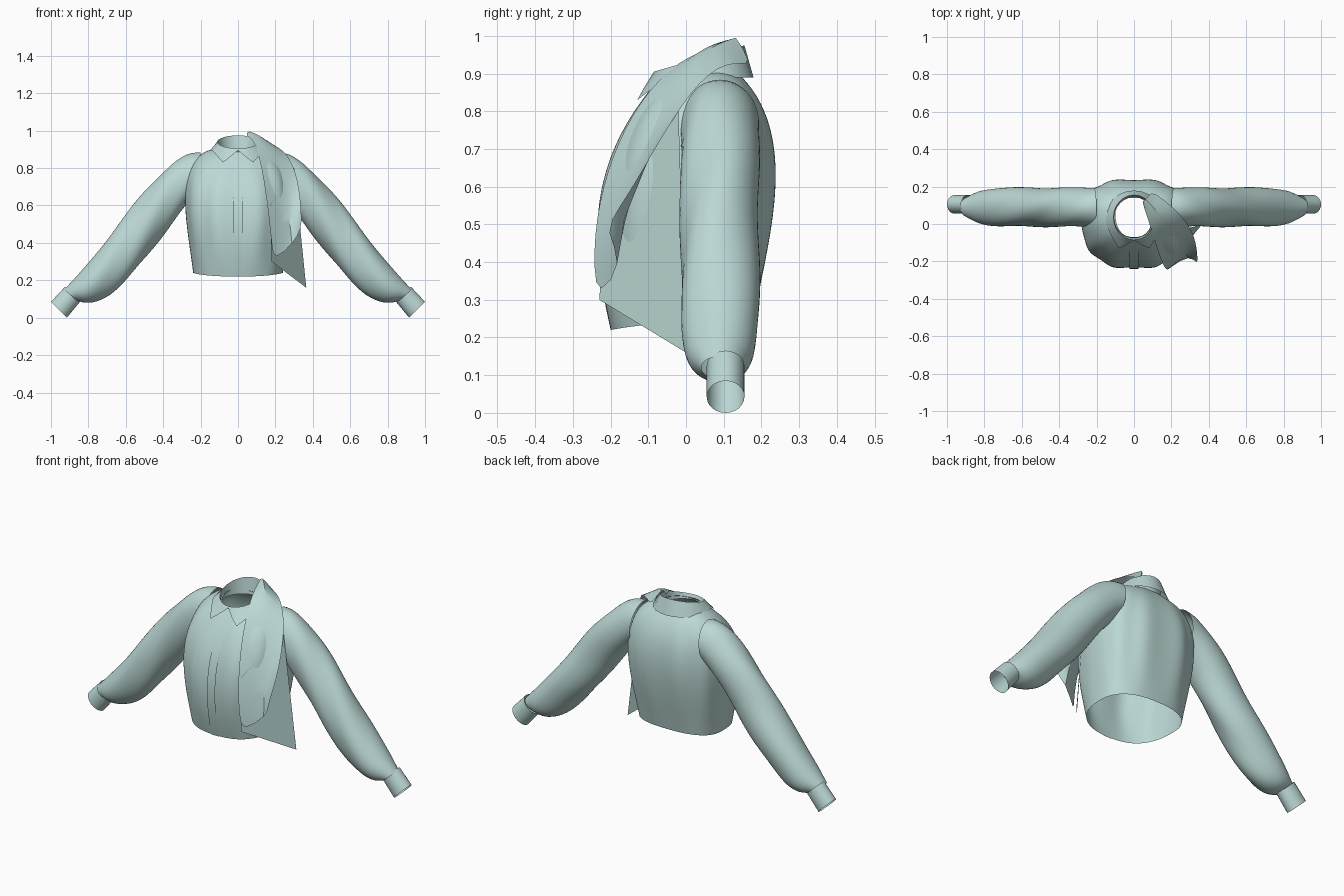
import bpy, bmesh, math
from math import sin, cos, pi
from mathutils import Vector
from mathutils.geometry import interpolate_bezier

if "Cube" in bpy.data.objects:
    bpy.data.objects.remove(bpy.data.objects["Cube"], do_unlink=True)

fabric = bpy.data.materials.new("pale_teal_fabric")
fabric.use_nodes = True
fabric.diffuse_color = (0.5, 0.69, 0.67, 1)
shader = fabric.node_tree.nodes["Principled BSDF"]
shader.inputs["Base Color"].default_value = fabric.diffuse_color
shader.inputs["Roughness"].default_value = 0.8


def curve(start, start_handle, end_handle, end, count):
    """Sample a single Bezier segment."""
    points = [Vector(p) for p in (start, start_handle, end_handle, end)]
    return interpolate_bezier(*points, count)


def sheet(name, rows, closed=False, smooth_levels=0, mirrored=False):
    """Skin rows of points into one cloth surface."""
    bm = bmesh.new()
    grid = [[bm.verts.new(point) for point in row] for row in rows]
    columns = len(grid[0])
    for upper, lower in zip(grid, grid[1:]):
        for i in range(columns if closed else columns - 1):
            j = (i + 1) % columns
            bm.faces.new((upper[i], upper[j], lower[j], lower[i]))
    bmesh.ops.recalc_face_normals(bm, faces=bm.faces)
    mesh = bpy.data.meshes.new(name)
    bm.to_mesh(mesh)
    bm.free()
    mesh.materials.append(fabric)
    cloth = bpy.data.objects.new(name, mesh)
    bpy.context.collection.objects.link(cloth)
    if mirrored:
        cloth.modifiers.new("Mirror", "MIRROR")
    if smooth_levels:
        soften = cloth.modifiers.new("Soften", "SUBSURF")
        soften.levels = soften.render_levels = smooth_levels
    bpy.ops.object.select_all(action="DESELECT")
    cloth.select_set(True)
    bpy.context.view_layer.objects.active = cloth
    bpy.ops.object.shade_smooth_by_angle(angle=math.radians(50))


def boxy(value):
    """Push a sine or cosine outwards for a fuller cross-section."""
    return math.copysign(abs(value) ** 0.8, value)


def torso_ring(front, side, back, t, segments=60):
    """Closed ring through the front, side and back profiles."""
    middle = 0.02 + 0.05 * t
    ring = []
    for i in range(segments):
        angle = 2 * pi * i / segments
        across, along = boxy(cos(angle)), boxy(sin(angle))
        edge = back if along > 0 else front
        gather = 1 + 0.025 * sin(pi * t) * cos(10 * angle) * abs(along)
        ring.append((side.x * across * gather,
                     middle + (edge.x - middle) * abs(along) * gather,
                     side.y + (edge.y - side.y) * along * along))
    return ring


# Torso: three upright profiles, hem to neckline
rows = 20
front_profile = curve((-0.2, 0.22), (-0.26, 0.45), (-0.27, 0.66), (-0.07, 0.89), rows)
side_profile = curve((0.24, 0.24), (0.27, 0.5), (0.37, 0.88), (0.1, 0.91), rows)
back_profile = curve((0.18, 0.25), (0.22, 0.45), (0.31, 0.74), (0.14, 0.9), rows)
profiles = zip(front_profile, side_profile, back_profile)
sheet("torso", [torso_ring(*points, i / (rows - 1)) for i, points in enumerate(profiles)],
      closed=True, smooth_levels=1)

# Button placket along the front profile
sheet("placket", [[(x, p.x - 0.003, p.y) for x in (-0.025, 0.025)] for p in front_profile])


def tube(top, bottom, middle, depth, wrinkle, segments=24):
    """Rings spanning a top and a bottom line, with a depth rule along them."""
    rings = []
    for row, (high, low) in enumerate(zip(top, bottom)):
        t = row / (len(top) - 1)
        ring = []
        for i in range(segments):
            angle = 2 * pi * i / segments
            crease = 1 + wrinkle * sin(pi * t) * sin(3 * angle + row)
            point = (high + low) / 2 + (high - low) / 2 * cos(angle) * crease
            ring.append((point.x, middle + depth(t) * sin(angle) * crease, point.y))
        rings.append(ring)
    return rings


# Sleeves: full, gathered at the wrist
sleeve_top = curve((0.2, 0.885), (0.4, 0.91), (0.66, 0.42), (0.93, 0.15), 16)
sleeve_bottom = curve((0.23, 0.65), (0.36, 0.54), (0.66, -0.02), (0.86, 0.09), 16)
sleeve = tube(sleeve_top, sleeve_bottom, 0.09, lambda t: 0.105 - 0.055 * t ** 12, 0.05)

# Cuffs: short straight bands
cuff_top = [Vector((0.925, 0.165)), Vector((1, 0.085))]
cuff_bottom = [Vector((0.845, 0.085)), Vector((0.915, 0))]
cuff = tube(cuff_top, cuff_bottom, 0.105, lambda t: 0.05, 0)

for label, side in (("left", 1), ("right", -1)):
    for part, rings, levels in (("sleeve", sleeve, 1), ("cuff", cuff, 0)):
        placed = [[(side * x, y, z) for x, y, z in ring] for ring in rings]
        sheet(f"{label}_{part}", placed, closed=True, smooth_levels=levels)

# Folded collar: stand, fold line and pointed outer rim from front to back
steps = 12
stand, fall = [], []
for i in range(steps + 1):
    angle = pi * i / steps
    x, y, z = 0.11 * sin(angle), -0.12 * cos(angle), 0.94 - 0.035 * cos(angle)
    flare = min(i / 4, 1)
    point = max(0, 1 - abs(i - 2) / 2)
    fold = (x, 0.035 + y, z)
    rim = (x * (1 + 0.4 * flare) + 0.015 * point,
           0.035 + y * (1 + 0.2 * flare) - 0.05 * point,
           z - 0.01 + (0.9 - z) * flare - 0.065 * point)
    stand.append([fold, (x * 0.95, 0.035 + y * 0.9, 0.88)])
    fall.append([fold, rim])
sheet("collar_stand", stand, mirrored=True)
sheet("collar_fall", fall, mirrored=True)

# Scarf over the left shoulder: inner edge, crest and outer edge
inner = curve((0.04, 0.13, 0.97), (0.12, -0.1, 1), (0.16, -0.29, 0.6), (0.19, -0.235, 0.3), 12)
crest = curve((0.06, 0.12, 1.02), (0.24, -0.03, 0.96), (0.27, -0.13, 0.66), (0.3, -0.16, 0.4), 12)
outer = curve((0.09, 0.18, 0.92), (0.3, 0.03, 0.98), (0.34, -0.05, 0.72), (0.34, -0.22, 0.48), 12)
sheet("scarf_front_fold", zip(inner, crest, outer), smooth_levels=1)

# Scarf end hanging behind the front fold
sheet("scarf_hanging_end", [
    [(0.17, -0.21, 0.6), (0.3, -0.02, 0.8)],
    [(0.18, -0.23, 0.3), (0.365, 0, 0.16)],
])
